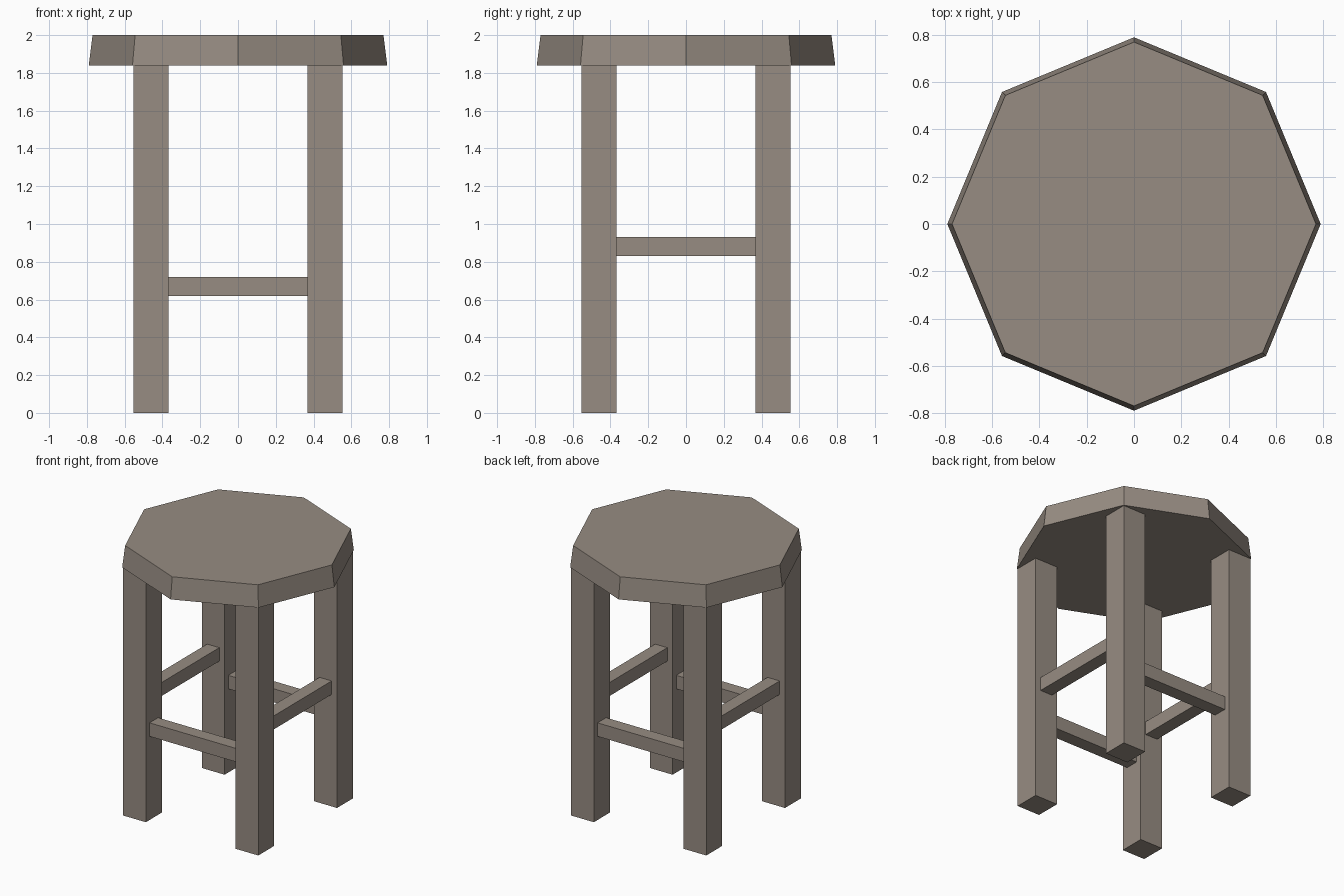
import bpy
import math

if "Cube" in bpy.data.objects:
    bpy.data.objects.remove(bpy.data.objects["Cube"])

wood = bpy.data.materials.new("grey_brown_wood")
wood.diffuse_color = (0.31, 0.265, 0.225, 1.0)
wood.use_nodes = True
wood.node_tree.nodes["Principled BSDF"].inputs["Base Color"].default_value = wood.diffuse_color


def finish(name):
    ob = bpy.context.object
    ob.name = name
    ob.data.materials.append(wood)
    return ob


def box(name, centre, size):
    bpy.ops.mesh.primitive_cube_add(size=1, location=centre)
    ob = finish(name)
    ob.scale = size
    bpy.ops.object.transform_apply(location=False, rotation=False, scale=True)
    return ob


SEAT_BOTTOM, SEAT_TOP = 1.84, 2.0
LEG, POS = 0.187, 0.461
BAR = 0.10
SPAN = 2 * POS - LEG  # clear gap between the legs

# Octagonal seat, slightly narrower at the top, corners on the axes
bpy.ops.mesh.primitive_cone_add(
    vertices=8, radius1=0.79, radius2=0.77, depth=SEAT_TOP - SEAT_BOTTOM,
    location=(0, 0, (SEAT_BOTTOM + SEAT_TOP) / 2))
finish("seat")

# Four square legs
for sy, depth_name in ((-1, "front"), (1, "back")):
    for sx, side_name in ((-1, "left"), (1, "right")):
        box(f"{depth_name}_{side_name}_leg",
            (sx * POS, sy * POS, SEAT_BOTTOM / 2), (LEG, LEG, SEAT_BOTTOM))

# Low stretchers front and back, higher ones left and right
for s, y_name, x_name in ((-1, "front", "left"), (1, "back", "right")):
    box(f"{y_name}_stretcher", (0, s * POS, 0.67), (SPAN, BAR, BAR))
    box(f"{x_name}_stretcher", (s * POS, 0, 0.88), (BAR, SPAN, BAR))
